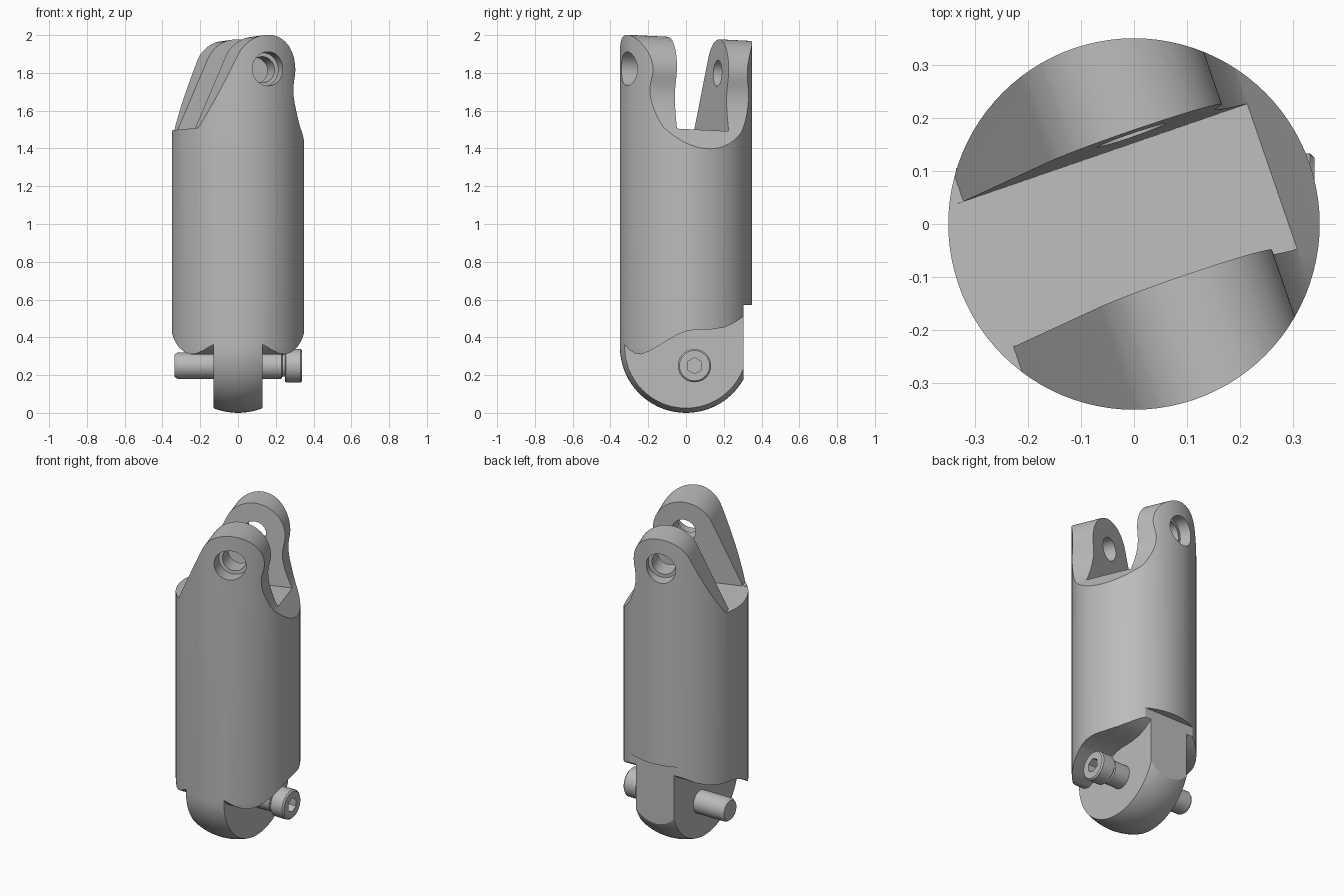
import bpy, bmesh
from math import sin, cos, radians
from mathutils import Matrix, Vector

cube = bpy.data.objects.get("Cube")
if cube:
    bpy.data.objects.remove(cube, do_unlink=True)

RADIUS = 0.35
TONGUE = 0.13          # half width of the lower tongue
FORK_R = 0.18          # rounding of the fork ears
EYE = Vector((0.05, 0.305))
# Local frame of the fork: turned about the axis and slightly tilted
FORK = (Matrix.Translation((0, 0, 1.5)) @ Matrix.Rotation(radians(19), 4, 'Z')
        @ Matrix.Rotation(radians(-2.7), 4, 'X'))
TO_X = Matrix.Rotation(radians(90), 4, 'Y')
TO_Y = Matrix.Rotation(radians(-90), 4, 'X')

metal = bpy.data.materials.new("grey metal")
metal.use_nodes = True
GREY = (0.5, 0.5, 0.5, 1)
metal.diffuse_color = GREY
metal.node_tree.nodes["Principled BSDF"].inputs["Base Color"].default_value = GREY


def finish(name, bm, matrix):
    bmesh.ops.transform(bm, matrix=matrix, verts=bm.verts)
    bmesh.ops.recalc_face_normals(bm, faces=bm.faces)
    mesh = bpy.data.meshes.new(name)
    bm.to_mesh(mesh)
    bm.free()
    mesh.materials.append(metal)
    obj = bpy.data.objects.new(name, mesh)
    bpy.context.collection.objects.link(obj)
    return obj


def lathe(name, profile, matrix=Matrix(), steps=96):
    """Spin (radius, height) points about the z axis."""
    bm = bmesh.new()
    verts = [bm.verts.new((r, 0, h)) for r, h in profile]
    edges = [bm.edges.new(pair) for pair in zip(verts, verts[1:])]
    bmesh.ops.spin(bm, geom=verts + edges, cent=(0, 0, 0), axis=(0, 0, 1),
                   angle=radians(360), steps=steps)
    bmesh.ops.remove_doubles(bm, verts=bm.verts, dist=0.00001)
    return finish(name, bm, matrix)


def prism(name, points, start, end, axis, matrix=Matrix()):
    """Extrude a 2D outline (a, z) along the x or y axis."""
    bm = bmesh.new()
    place = (lambda a, z: (start, a, z)) if axis == 'x' else (lambda a, z: (a, start, z))
    face = bm.faces.new([bm.verts.new(place(a, z)) for a, z in points])
    new = bmesh.ops.extrude_face_region(bm, geom=[face])["geom"]
    shift = (end - start, 0, 0) if axis == 'x' else (0, end - start, 0)
    bmesh.ops.translate(bm, vec=shift, verts=[v for v in new if isinstance(v, bmesh.types.BMVert)])
    return finish(name, bm, matrix)


def activate(obj):
    bpy.ops.object.select_all(action='DESELECT')
    bpy.context.view_layer.objects.active = obj
    obj.select_set(True)


def carve(obj, cutter, operation='DIFFERENCE'):
    mod = obj.modifiers.new("carve", 'BOOLEAN')
    mod.operation, mod.solver, mod.object = operation, 'EXACT', cutter
    activate(obj)
    bpy.ops.object.modifier_apply(modifier=mod.name)
    bpy.data.objects.remove(cutter, do_unlink=True)


def smooth(obj):
    activate(obj)
    bpy.ops.object.shade_smooth_by_angle(angle=radians(22))


# Round bar with a ball end
ball = [(RADIUS * sin(radians(a)), RADIUS - RADIUS * cos(radians(a))) for a in range(0, 91, 5)]
ball[0] = (0, 0)
body = lathe("body", ball + [(RADIUS, 2.2), (0, 2.2)])

# Fork side outline: shoulder, slanted edge, round ear, hollow flank
ear = [(EYE.x + FORK_R * cos(radians(a)), EYE.y + FORK_R * sin(radians(a)))
       for a in range(155, -11, -5)]
flank = [(0.219, 0.235), (0.215, 0.205), (0.217, 0.165), (0.225, 0.125), (0.238, 0.085),
         (0.255, 0.04), (0.274, 0), (0.33, -0.075), (0.5, -0.3)]
outline = [(-0.5, -1.7), (-0.5, 0), (-0.29, 0)] + ear + flank + [(0.5, -1.7)]
carve(body, prism("fork_outline", outline, -0.6, 0.6, 'y', FORK), 'INTERSECT')

# Slot between the ears
slot = [(-0.145, -0.002), (0.145, -0.002), (0.145, 0.8), (-0.145, 0.8)]
carve(body, prism("fork_slot", slot, -0.6, 0.6, 'x', FORK))

# Counterbored eye through both ears
bore = [(0, -0.5), (0.09, -0.5), (0.09, -0.265), (0.069, -0.265)]
bore += [(r, -h) for r, h in reversed(bore)]
carve(body, lathe("eye_bore", bore, FORK @ Matrix.Translation((EYE.x, 0, EYE.y)) @ TO_Y, 48))

# Hollows on both sides that leave the lower tongue
hollow = [(-0.5, -0.2), (-0.5, 0.63), (-0.345, 0.4), (-0.325, 0.363), (-0.3, 0.333),
          (-0.27, 0.314), (-0.24, 0.31), (-0.2, 0.324), (-0.15, 0.352), (-0.1, 0.383),
          (-0.05, 0.412), (0, 0.432), (0.05, 0.44), (0.13, 0.441), (0.2, 0.452),
          (0.25, 0.473), (0.32, 0.52), (0.5, 0.65), (0.5, -0.2)]
for side in (1, -1):
    carve(body, prism("side_hollow", hollow, side * TONGUE, side * 0.6, 'x'))

# Flat on the lower back
flat = [(0.305, -0.2), (0.6, -0.2), (0.6, 0.57), (0.305, 0.57)]
carve(body, prism("back_flat", flat, -0.6, 0.6, 'x'))
smooth(body)

# Cross bolt with a socket head
pin = Matrix.Translation((0, 0.045, 0.25)) @ TO_X
bolt = lathe("cross_bolt", [
    (0, -0.335), (0.06, -0.335), (0.07, -0.32), (0.07, 0.23), (0.058, 0.235), (0.058, 0.248),
    (0.082, 0.248), (0.088, 0.254), (0.088, 0.332), (0.08, 0.34), (0, 0.34)], pin, 48)
carve(bolt, lathe("hex_socket", [(0, 0.285), (0.043, 0.285), (0.043, 0.4), (0, 0.4)], pin, 6))
smooth(bolt)
